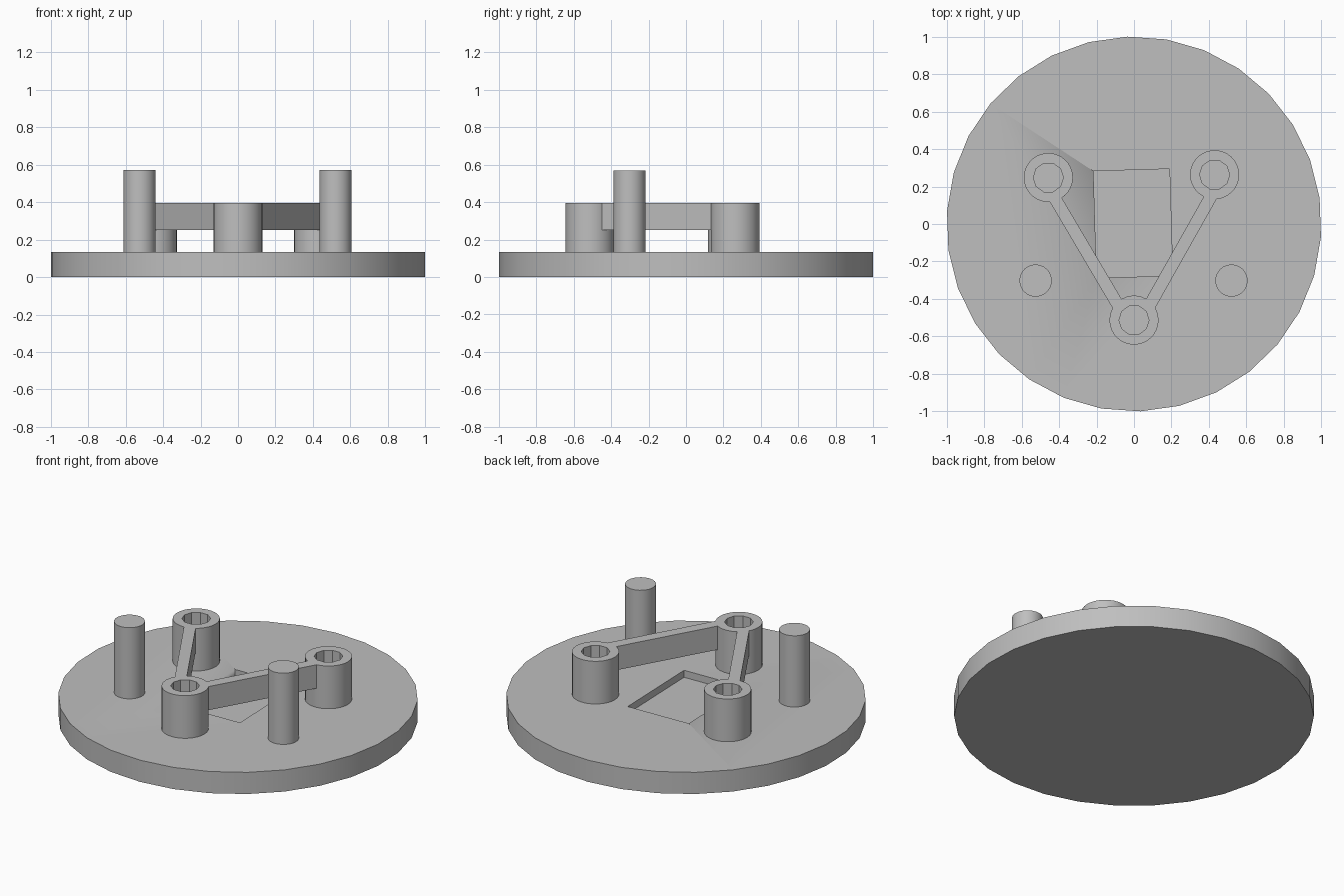
import bpy
import bmesh
from math import cos, sin, tau, radians
from mathutils import Vector, Matrix

cube = bpy.data.objects.get("Cube")
if cube:
    bpy.data.objects.remove(cube, do_unlink=True)

grey = bpy.data.materials.new("plain_grey")
grey.use_nodes = True
colour = (0.52, 0.52, 0.52, 1)
grey.diffuse_color = colour
grey.node_tree.nodes["Principled BSDF"].inputs["Base Color"].default_value = colour

BASE_TOP = 0.133
POST_TOP = 0.395


def finish(name, bm):
    """Turn a bmesh into a named, shaded object."""
    bmesh.ops.recalc_face_normals(bm, faces=bm.faces)
    mesh = bpy.data.meshes.new(name)
    bm.to_mesh(mesh)
    bm.free()
    mesh.materials.append(grey)
    obj = bpy.data.objects.new(name, mesh)
    bpy.context.collection.objects.link(obj)
    bpy.ops.object.select_all(action="DESELECT")
    obj.select_set(True)
    bpy.context.view_layer.objects.active = obj
    bpy.ops.object.shade_smooth_by_angle(angle=radians(30))
    return obj


def ring(bm, centre, radius, sides, z, turn=0.0):
    """Closed loop of edges around a centre."""
    verts = [bm.verts.new((centre[0] + radius * cos(tau * i / sides + turn),
                           centre[1] + radius * sin(tau * i / sides + turn), z))
             for i in range(sides)]
    edges = [bm.edges.new((verts[i - 1], verts[i])) for i in range(sides)]
    return verts, edges


def tube(name, centre, radius, bore, bore_sides, top):
    """Round post standing on the base, with a blind hole from the top."""
    bm = bmesh.new()
    rings = [ring(bm, centre, radius, 30, BASE_TOP - 0.01),
             ring(bm, centre, radius, 30, top),
             ring(bm, centre, bore, bore_sides, top),
             ring(bm, centre, bore, bore_sides, BASE_TOP + 0.005)]
    for a, b in zip(rings, rings[1:]):
        bmesh.ops.bridge_loops(bm, edges=a[1] + b[1])
    bm.faces.new(rings[0][0])
    bm.faces.new(rings[-1][0])
    return finish(name, bm)


def block(name, centre, size, angle):
    """Box turned about z."""
    bm = bmesh.new()
    bmesh.ops.create_cube(bm, size=1, matrix=Matrix.Translation(centre)
                          @ Matrix.Rotation(angle, 4, "Z")
                          @ Matrix.Diagonal((*size, 1)))
    return finish(name, bm)


def bar(name, start, end):
    """Flat bar joining two posts, level with their tops."""
    a, b = Vector(start), Vector(end)
    run = b - a
    mid = (a + b) / 2
    height = POST_TOP - 0.25
    block(name, (mid.x, mid.y, POST_TOP - height / 2),
          (run.length + 0.04, 0.066, height), Vector((1, 0)).angle_signed(run) * -1)


# Round base
bm = bmesh.new()
low = ring(bm, (0, 0), 1, 30, 0, radians(8))
high = ring(bm, (0, 0), 1, 30, BASE_TOP, radians(8))
bmesh.ops.bridge_loops(bm, edges=low[1] + high[1])
bm.faces.new(low[0])
bm.faces.new(high[0])
base = finish("round_base", bm)

# Shallow pocket cut into the base
cutter = block("pocket_cutter", (-0.005, 0.003, 0.19), (0.406, 0.57, 0.2), radians(1.7))
cutter.hide_render = True
cut = base.modifiers.new("pocket", "BOOLEAN")
cut.operation = "DIFFERENCE"
cut.solver = "EXACT"
cut.object = cutter
bpy.context.view_layer.objects.active = base
bpy.ops.object.modifier_apply(modifier=cut.name)
bpy.data.objects.remove(cutter, do_unlink=True)

# Three wide sockets
for name, centre in (("right_socket", (-0.457, 0.248)),
                     ("left_socket", (0.43, 0.263)),
                     ("front_socket", (0, -0.513))):
    tube(name, centre, 0.131, 0.08, 10, POST_TOP)

# Two tall thin pegs
for name, x in (("right_peg", -0.525), ("left_peg", 0.52)):
    tube(name, (x, -0.302), 0.086, 0.035, 16, 0.57)

# Connecting bars
bar("right_bar", (-0.418, 0.13), (-0.09, -0.425))
bar("left_bar", (0.405, 0.137), (0.09, -0.422))
